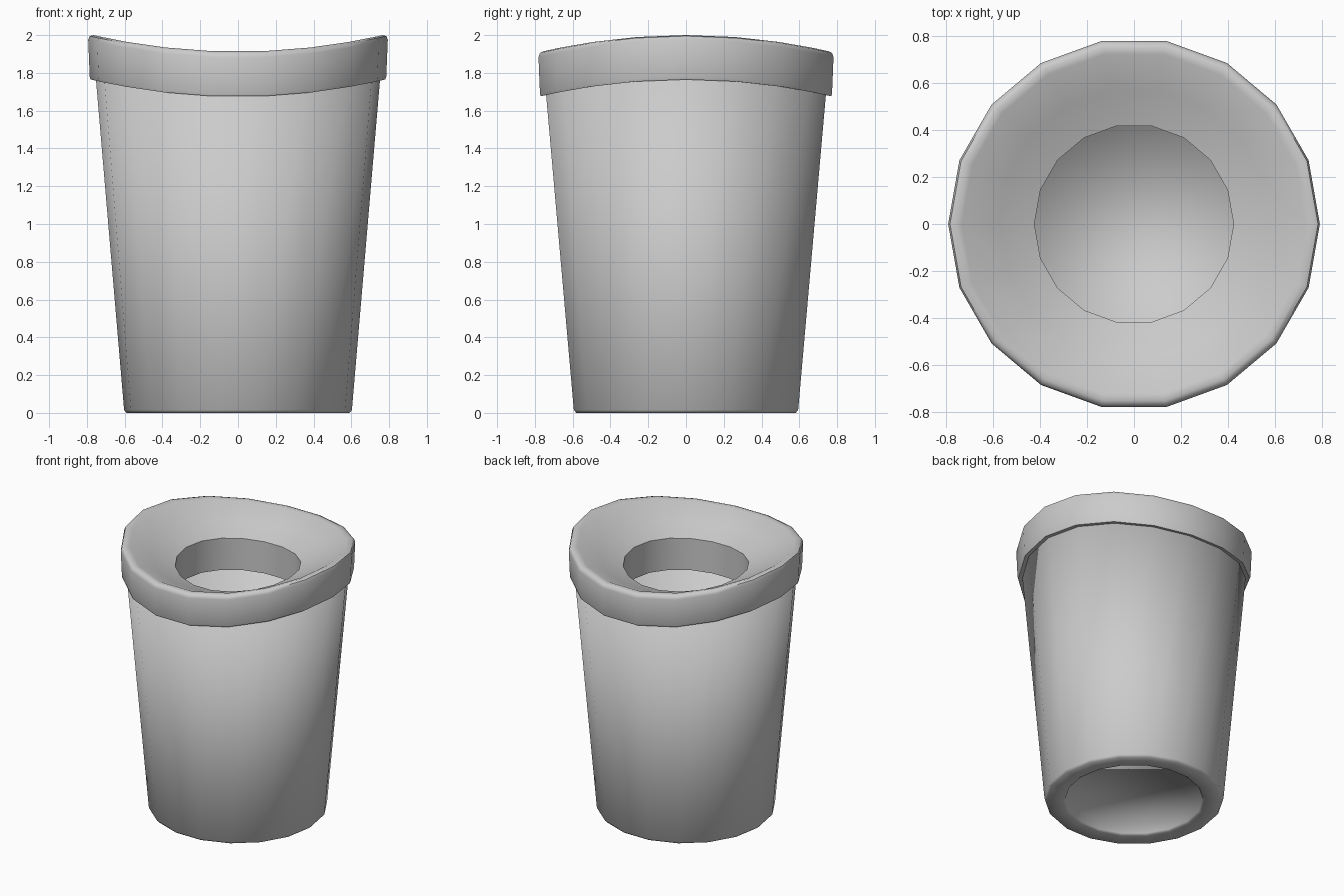
import bpy, bmesh
from math import cos, sin, radians, tau

SIDES = 18
SAG = 0.15  # how strongly the lid bends down towards front and back

cube = bpy.data.objects.get("Cube")
if cube:
    bpy.data.objects.remove(cube)

gray = bpy.data.materials.new("plain gray")
gray.use_nodes = True
gray.diffuse_color = (0.6, 0.6, 0.6, 1)
gray.node_tree.nodes["Principled BSDF"].inputs["Base Color"].default_value = (0.6, 0.6, 0.6, 1)


def lathe(name, profile, closed=False, sag_above=0.0, angle=40):
    """Turn an (radius, height) profile around z; rings above sag_above follow the saddle bend."""
    bm = bmesh.new()
    rings = []
    for r, z in profile:
        ring = []
        for i in range(SIDES):
            a = tau * i / SIDES
            x, y = r * cos(a), r * sin(a)
            sag = SAG * y * y if z > sag_above else 0
            ring.append(bm.verts.new((x, y, z - sag)))
        rings.append(ring)
    pairs = list(zip(rings, rings[1:]))
    if closed:
        pairs.append((rings[-1], rings[0]))
    for a, b in pairs:
        for i in range(SIDES):
            j = (i + 1) % SIDES
            bm.faces.new((a[i], a[j], b[j], b[i]))
    if not closed:  # cap both ends
        bm.faces.new(rings[0])
        bm.faces.new(rings[-1])
    bmesh.ops.recalc_face_normals(bm, faces=bm.faces)
    mesh = bpy.data.meshes.new(name)
    bm.to_mesh(mesh)
    bm.free()
    mesh.materials.append(gray)
    obj = bpy.data.objects.new(name, mesh)
    bpy.context.collection.objects.link(obj)
    bpy.ops.object.select_all(action="DESELECT")
    obj.select_set(True)
    bpy.context.view_layer.objects.active = obj
    bpy.ops.object.shade_smooth_by_angle(angle=radians(angle))
    return obj


# Tapered container: recessed underside, outer wall, inner wall, floor
lathe("container", [
    (0.45, 0.07), (0.465, 0.01), (0.48, 0.0), (0.59, 0.0), (0.603, 0.015),
    (0.755, 1.80), (0.72, 1.80), (0.56, 0.12),
], sag_above=1.0, angle=100)

# Saddle-shaped lid: outer skirt, rounded lip, funnel, opening wall, underside
lathe("lid", [
    (0.74, 1.765), (0.78, 1.765), (0.785, 1.78), (0.793, 1.975), (0.785, 1.995),
    (0.765, 2.0), (0.735, 1.99), (0.58, 1.89), (0.425, 1.815),
    (0.425, 1.58), (0.72, 1.76),
], closed=True, angle=50)
